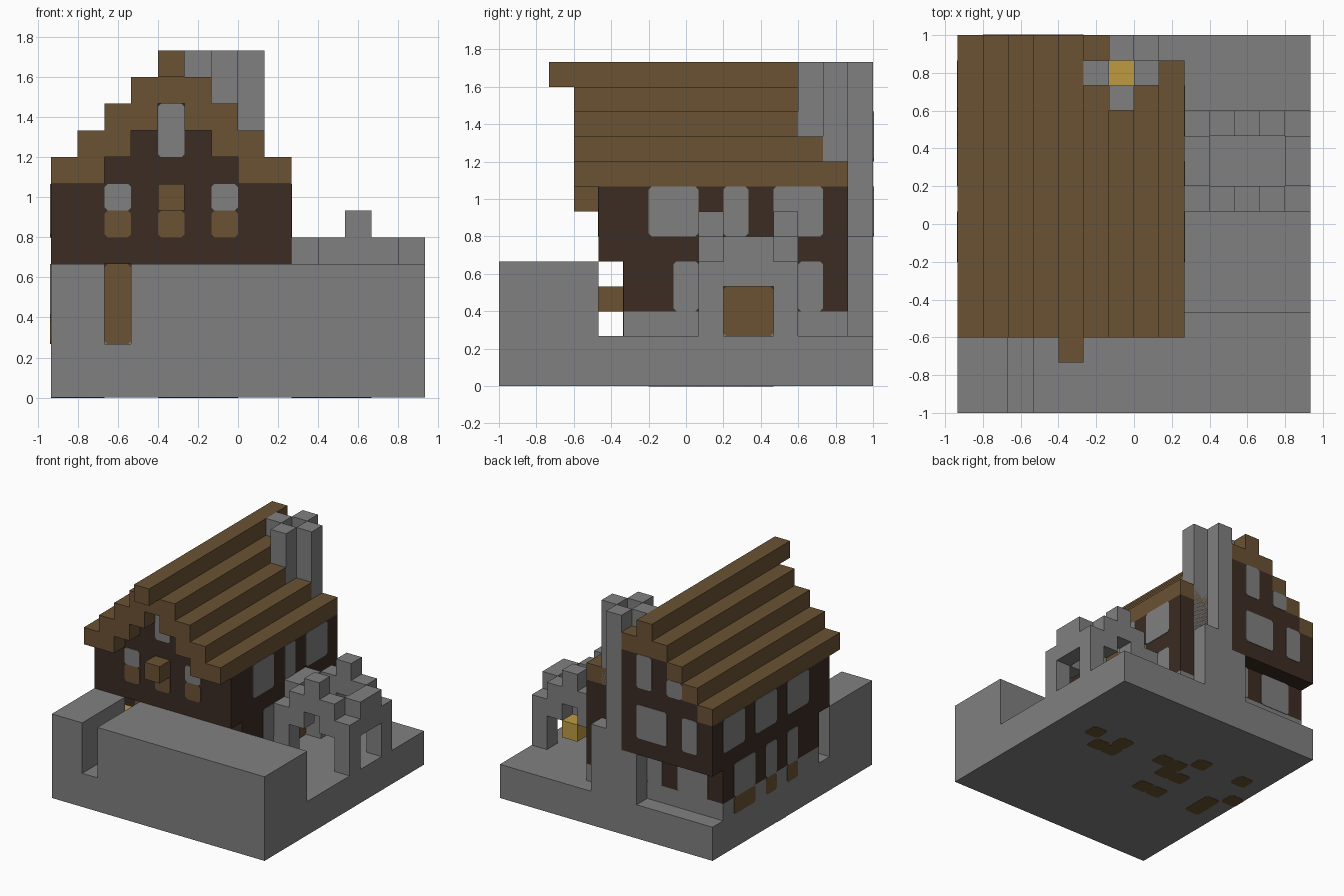
import bpy, bmesh
from mathutils import Vector

if "Cube" in bpy.data.objects:
    bpy.data.objects.remove(bpy.data.objects["Cube"], do_unlink=True)

U = 2 / 15  # size of one building block
ORIGIN = Vector((7, 7.5, 0))


def material(name, rgb):
    m = bpy.data.materials.new(name)
    m.use_nodes = True
    m.diffuse_color = (*rgb, 1)
    m.node_tree.nodes["Principled BSDF"].inputs["Base Color"].default_value = (*rgb, 1)
    return m


STONE = material("grey stone", (0.216, 0.216, 0.216))
WOOD = material("brown wood", (0.145, 0.084, 0.033))
TIMBER = material("dark timber", (0.045, 0.025, 0.017))
GLOW = material("golden light", (0.51, 0.33, 0.055))


def finish(name, bm, *mats):
    mesh = bpy.data.meshes.new(name)
    bmesh.ops.recalc_face_normals(bm, faces=bm.faces)
    bm.to_mesh(mesh)
    bm.free()
    for m in mats:
        mesh.materials.append(m)
    ob = bpy.data.objects.new(name, mesh)
    bpy.context.collection.objects.link(ob)
    return ob


def blocks(name, mat, *boxes):
    """Boxes given as x, y, z ranges counted in blocks."""
    bm = bmesh.new()
    for x, y, z in boxes:
        cube = bmesh.ops.create_cube(bm, size=1)["verts"]
        for v in cube:
            v.co = (Vector([r[0] if c < 0 else r[1]
                            for c, r in zip(v.co, (x, y, z))]) - ORIGIN) * U
    return finish(name, bm, mat)


def panes(name, mat, axis, pos, side, *rects):
    """Thin plates with clipped corners on the plane where axis equals pos."""
    bm = bmesh.new()
    c = 0.12
    for (a, b), (p, q) in rects:
        outline = [(a + c, p), (b - c, p), (b, p + c), (b, q - c),
                   (b - c, q), (a + c, q), (a, q - c), (a, p + c)]
        loops = []
        for depth in (0, side * 0.03):
            ring = []
            for s, t in outline:
                co = [s, t]
                co.insert(axis, pos + depth)
                ring.append(bm.verts.new((Vector(co) - ORIGIN) * U))
            loops.append(ring)
        bm.faces.new(loops[0])
        bm.faces.new(loops[1])
        for k in range(8):
            n = (k + 1) % 8
            bm.faces.new((loops[0][k], loops[0][n], loops[1][n], loops[1][k]))
    return finish(name, bm, mat)


# Ground slab and thick front wall with a gate slot
blocks("ground_slab", STONE, ((0, 14), (0, 15), (0, 2)))
blocks("front_wall", STONE, ((0, 2), (0, 4), (2, 5)), ((3, 14), (0, 4), (2, 5)))

# House: plinth, ground floor, overhanging upper floor
blocks("house_plinth", STONE, ((0, 9), (5, 14), (2, 3)))
blocks("ground_floor", TIMBER, ((0, 9), (5, 14), (3, 5)))
blocks("upper_floor", TIMBER, ((0, 6), (4, 15), (5, 8)), ((6, 9), (4, 14), (5, 8)))

# Gable infill behind the roof courses
blocks("front_gable", TIMBER, ((2, 7), (4, 13), (8, 9)), ((3, 6), (4, 13), (9, 10)),
       ((4, 5), (4, 13), (10, 11)))
blocks("back_gable", TIMBER, *[((n + 1, 6), (13.9, 15), (8 + n, 9 + n)) for n in range(3)])

# Stepped roof: left and right courses, then cap and ridge
left = [((n, n + 2), (3, 13.9), (8 + n, 9 + n)) for n in range(3)]
left += [((n, n + 1), (13.9, 15), (8 + n, 9 + n)) for n in range(3)]
right = [((7 - n, 9 - n), (3, 14 - n), (8 + n, 9 + n)) for n in range(3)]
blocks("roof_left", WOOD, *left)
blocks("roof_right", WOOD, *right)
blocks("roof_cap", WOOD, ((3, 6), (3, 15), (11, 12)))
blocks("roof_ridge", WOOD, ((4, 5), (2, 15), (12, 13)))
blocks("front_beam_end", WOOD, ((4, 5), (3, 4), (7, 8)))

# Chimney: four shafts around a glowing flue, on a wider foot
blocks("chimney", STONE, ((5, 6), (13, 14), (3, 13)), ((7, 8), (13, 14), (3, 13)),
       ((6, 7), (12, 13), (3, 13)), ((6, 7), (14, 15), (2, 13)))
blocks("chimney_foot", STONE, ((5, 6), (14, 15), (2, 5)), ((7, 8), (14, 15), (2, 6)))
blocks("chimney_fire", GLOW, ((6, 7), (13, 14), (5, 10)))

# Front panes and door
panes("front_windows", STONE, 1, 4, -1, ((2, 3), (7, 8)), ((6, 7), (7, 8)), ((4, 5), (9, 11)))
panes("front_panels", WOOD, 1, 4, -1, *[((i, i + 1), (6, 7)) for i in (2, 4, 6)])
panes("front_door", WOOD, 1, 5, -1, ((2, 3), (2, 5)))

# Right side panes and door
panes("right_windows", STONE, 0, 9, 1, ((6, 8), (6, 8)), ((9, 10), (6, 8)), ((11, 13), (6, 8)),
      ((7, 8), (3, 5)), ((12, 13), (3, 5)))
panes("right_door", WOOD, 0, 9, 1, ((9, 11), (2, 4)))

# Left side panes and low panels
panes("left_windows", STONE, 0, 0, -1, *[((j, j + 2), (6, 8)) for j in (6, 9, 12)],
      ((7, 8), (3, 5)), ((9, 10), (3, 5)), ((11, 13), (3, 5)))
panes("left_panels", WOOD, 0, 0, -1, ((7, 8), (2, 3)), ((9, 10), (2, 3)), ((11, 13), (2, 3)))

# Back panes: upper gable windows and stone infill below
panes("back_windows", STONE, 1, 15, 1, ((4, 5), (9, 11)), ((2, 3), (9, 10)),
      ((3, 5), (6, 8)), ((1, 2), (6, 8)))
panes("back_infill", STONE, 1, 14, 1, ((1, 3), (3, 5)), ((4, 5), (3, 5)))

# Ruined porch: two stepped arches joined by side lintels
ruin = []
for j in (8, 11):
    y = (j, j + 1)
    ruin += [((i, i + 1), y, (2, 5)) for i in (9, 13)]
    ruin += [((i, i + 1), y, (4, 6)) for i in (10, 12)]
    ruin.append(((11, 12), y, (5, 7)))
ruin += [((i, i + 1), (9, 11), (4, 6)) for i in (9, 13)]
blocks("ruined_porch", STONE, *ruin)

# Lanterns, with a wooden back on the +x side
for name, (i, j) in (("gate_lantern", (1, 4)), ("porch_lantern", (11, 11))):
    lamp = blocks(name, GLOW, ((i, i + 1), (j, j + 1), (3, 4)))
    lamp.data.materials.append(WOOD)
    for f in lamp.data.polygons:
        f.material_index = int(f.normal.x > 0.5)

# Wooden patches under the slab
spots = [(11, 9), (10, 8), (9, 8), (9, 9), (6, 9), (5, 9), (4, 8), (5, 8), (5, 6), (4, 6),
         (4, 10), (1, 10), (0, 8)]
under = panes("underside_patches", WOOD, 2, 0, -1,
              *[((i, i + 1), (j, j + 1)) for i, j in spots], ((1, 2), (6, 8)))
under.location.z = 0.002
